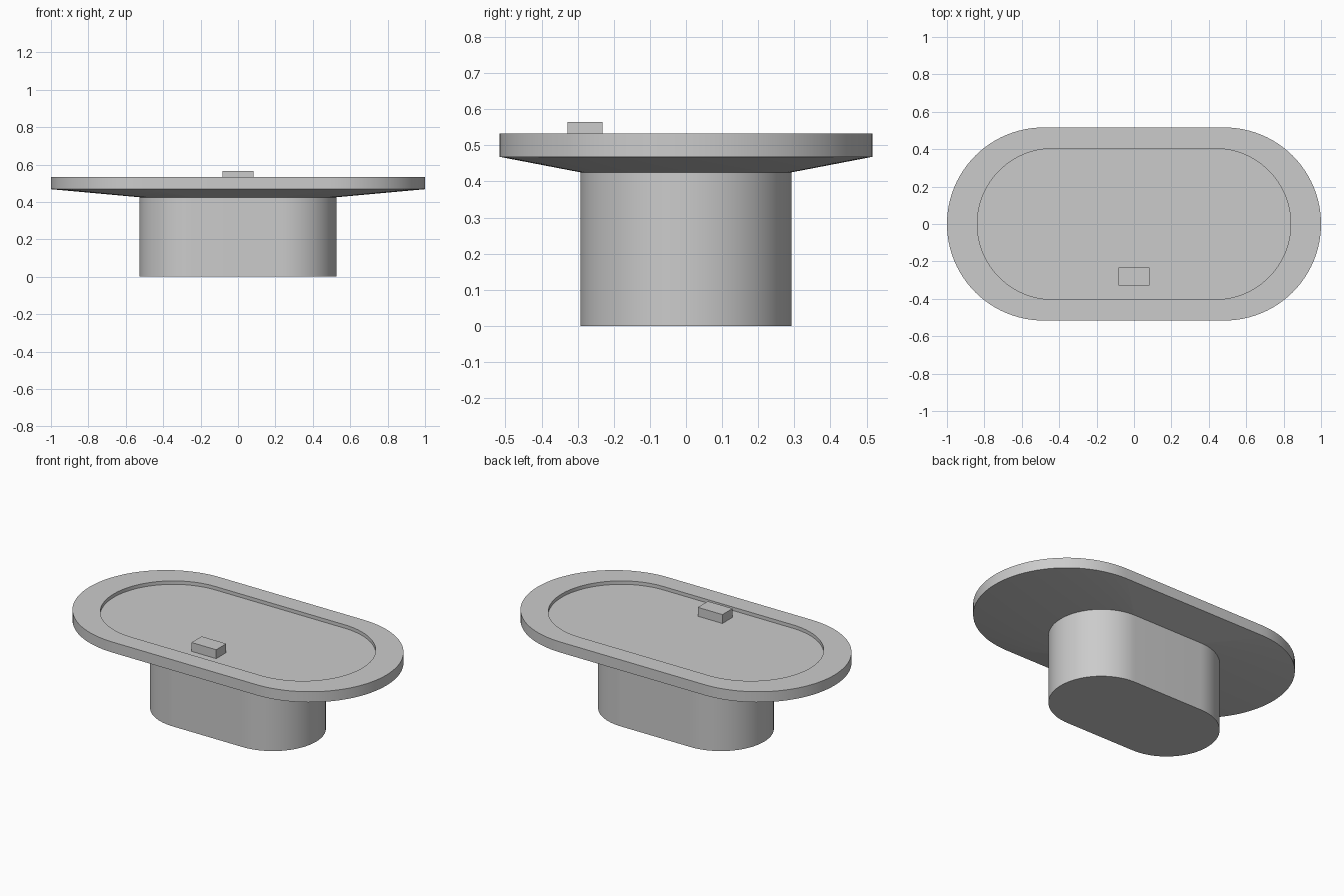
import bpy, bmesh, math

if "Cube" in bpy.data.objects:
    bpy.data.objects.remove(bpy.data.objects["Cube"])

SEG = 48  # steps per rounded end


def stadium(hx, hy, z):
    """Outline with straight long sides and rounded ends."""
    s = hx - hy
    pts = []
    for side, start in ((1, -math.pi / 2), (-1, math.pi / 2)):
        for i in range(SEG + 1):
            a = start + math.pi * i / SEG
            pts.append((side * s + hy * math.cos(a), hy * math.sin(a), z))
    return pts


def loft(name, rings):
    """Skin a stack of outlines and cap both ends."""
    bm = bmesh.new()
    loops = [[bm.verts.new(p) for p in stadium(*r)] for r in rings]
    n = len(loops[0])
    for a, b in zip(loops, loops[1:]):
        for i in range(n):
            j = (i + 1) % n
            bm.faces.new((a[i], a[j], b[j], b[i]))
    bm.faces.new(loops[0][::-1])
    bm.faces.new(loops[-1])
    return finish(name, bm)


def finish(name, bm):
    bmesh.ops.recalc_face_normals(bm, faces=bm.faces)
    me = bpy.data.meshes.new(name)
    bm.to_mesh(me)
    bm.free()
    ob = bpy.data.objects.new(name, me)
    bpy.context.collection.objects.link(ob)
    bpy.ops.object.select_all(action='DESELECT')
    ob.select_set(True)
    bpy.context.view_layer.objects.active = ob
    bpy.ops.object.shade_smooth_by_angle(angle=math.radians(10))
    return ob


# Pedestal
loft("pedestal", [(0.527, 0.292, 0), (0.527, 0.292, 0.425)])

# Table top: sloped underside, edge band, rim and recessed floor
loft("table_top", [
    (0.527, 0.292, 0.425),
    (1.0, 0.516, 0.468),
    (1.0, 0.516, 0.532),
    (0.838, 0.403, 0.532),
    (0.838, 0.403, 0.511),
])

# Small block resting on the recessed floor
bm = bmesh.new()
bmesh.ops.create_cube(bm, size=1)
bmesh.ops.scale(bm, vec=(0.166, 0.097, 0.054), verts=bm.verts)
bmesh.ops.translate(bm, vec=(0, -0.28, 0.538), verts=bm.verts)
finish("small_block", bm)
